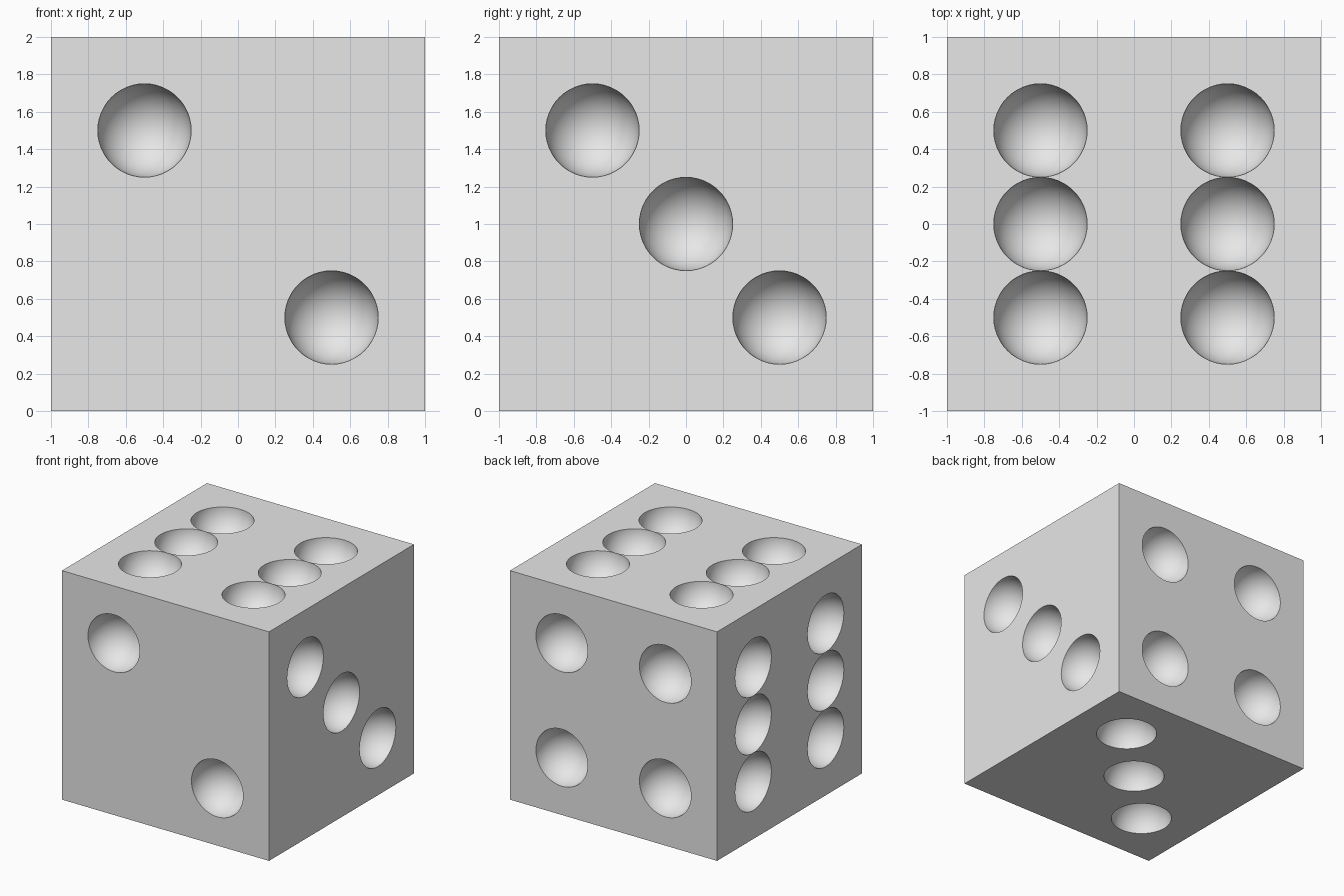
import bpy
import bmesh
from mathutils import Vector

start = bpy.data.objects.get("Cube")
if start:
    bpy.data.objects.remove(start, do_unlink=True)

HALF = 1.0       # half the side of the die
STEP = 0.5       # pip spacing
RADIUS = 0.25    # pip radius
CENTRE = Vector((0, 0, HALF))

# Pip layouts in grid steps
two = [(-1, 1), (1, -1)]
three = two + [(0, 0)]
three_rising = [(i, i) for i in (-1, 0, 1)]
four = [(u, v) for u in (-1, 1) for v in (-1, 1)]
six = [(u, v) for u in (-1, 1) for v in (-1, 0, 1)]

X, Y, Z = Vector((1, 0, 0)), Vector((0, 1, 0)), Vector((0, 0, 1))

# Each side: outward normal, across, up, pips
sides = [
    (-Y, X, Z, two),
    (X, Y, Z, three),
    (Y, X, Z, four),
    (-X, Y, Z, six),
    (Z, X, Y, six),
    (-Z, X, Y, three_rising),
]


def mesh_object(name, bm):
    mesh = bpy.data.meshes.new(name)
    bm.to_mesh(mesh)
    bm.free()
    obj = bpy.data.objects.new(name, mesh)
    bpy.context.collection.objects.link(obj)
    return obj


grey = bpy.data.materials.new("light_grey")
grey.use_nodes = True
grey.diffuse_color = (0.8, 0.8, 0.8, 1)
grey.node_tree.nodes["Principled BSDF"].inputs["Base Color"].default_value = (0.8, 0.8, 0.8, 1)

# Die body
bm = bmesh.new()
bmesh.ops.create_cube(bm, size=2 * HALF)
bmesh.ops.translate(bm, vec=CENTRE, verts=bm.verts)
die = mesh_object("die_body", bm)
die.data.materials.append(grey)

# Pip cutters: spheres centred on the sides, poles along the side normals
bm = bmesh.new()
for normal, across, up, pips in sides:
    turn = Z.rotation_difference(normal).to_matrix().to_4x4()
    for u, v in pips:
        place = turn.copy()
        place.translation = CENTRE + normal * HALF + (across * u + up * v) * STEP
        bmesh.ops.create_uvsphere(bm, u_segments=48, v_segments=25,
                                  radius=RADIUS, matrix=place)
cutter = mesh_object("pip_cutter", bm)
cutter.data.materials.append(grey)
cutter.hide_render = True

# Carve the pips
carve = die.modifiers.new("carve_pips", 'BOOLEAN')
carve.operation = 'DIFFERENCE'
carve.solver = 'EXACT'
carve.object = cutter
bpy.ops.object.select_all(action='DESELECT')
bpy.context.view_layer.objects.active = die
die.select_set(True)
bpy.ops.object.modifier_apply(modifier=carve.name)
bpy.data.objects.remove(cutter, do_unlink=True)

# Smooth hollows, crisp rims and edges
bpy.ops.object.shade_smooth_by_angle(angle=0.6)
